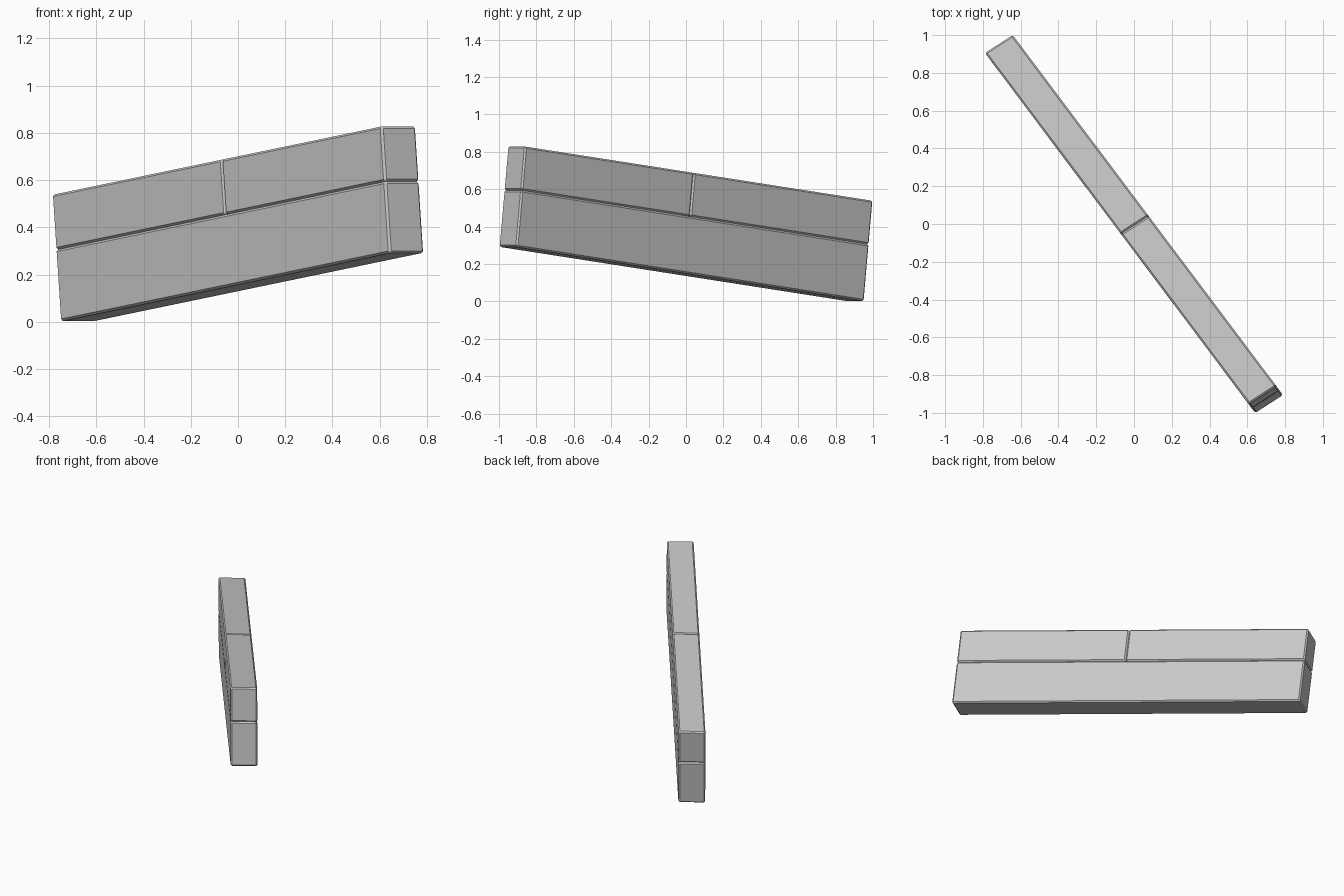
import bpy
import bmesh
from mathutils import Matrix, Vector

cube = bpy.data.objects.get("Cube")
if cube:
    bpy.data.objects.remove(cube, do_unlink=True)

# Edge vectors of the tilted wall piece
LENGTH = Vector((1.397, -1.86, 0.29))
DEPTH = Vector((0.147, 0.095, 0.0))
HEIGHT = Vector((-0.035, 0.047, 0.537))
CORNER = Vector((0, 0, 0.415)) - (LENGTH + DEPTH + HEIGHT) / 2
EDGES = (LENGTH, DEPTH, HEIGHT)

# Frame that carries upright bricks into the tilted position
frame = Matrix([e.normalized() for e in EDGES]).transposed().to_4x4()
frame.translation = CORNER

# Stone colour
stone = bpy.data.materials.new("grey_stone")
stone.use_nodes = True
colour = (0.58, 0.58, 0.58, 1)
stone.diffuse_color = colour
bsdf = stone.node_tree.nodes["Principled BSDF"]
bsdf.inputs["Base Color"].default_value = colour
bsdf.inputs["Roughness"].default_value = 0.8


def brick(name, along, up):
    """Chamfered brick; along and up are (start, end) fractions of the wall."""
    spans = (along, (0, 1), up)
    size = [e.length * (b - a) for e, (a, b) in zip(EDGES, spans)]
    centre = [e.length * (a + b) / 2 for e, (a, b) in zip(EDGES, spans)]
    bm = bmesh.new()
    bmesh.ops.create_cube(bm, size=1)
    bmesh.ops.scale(bm, vec=size, verts=bm.verts)
    bmesh.ops.bevel(bm, geom=bm.edges[:], offset=0.009, segments=1,
                    affect='EDGES', profile=0.5)
    bmesh.ops.translate(bm, vec=centre, verts=bm.verts)
    bm.transform(frame)
    bmesh.ops.recalc_face_normals(bm, faces=bm.faces)
    mesh = bpy.data.meshes.new(name)
    bm.to_mesh(mesh)
    bm.free()
    mesh.materials.append(stone)
    obj = bpy.data.objects.new(name, mesh)
    bpy.context.collection.objects.link(obj)


# One long lower course carrying two shorter bricks
COURSE = 0.565
SPLIT = 0.515
brick("lower_brick", (0, 1), (0, COURSE))
brick("upper_brick_far", (0, SPLIT), (COURSE, 1))
brick("upper_brick_near", (SPLIT, 1), (COURSE, 1))
